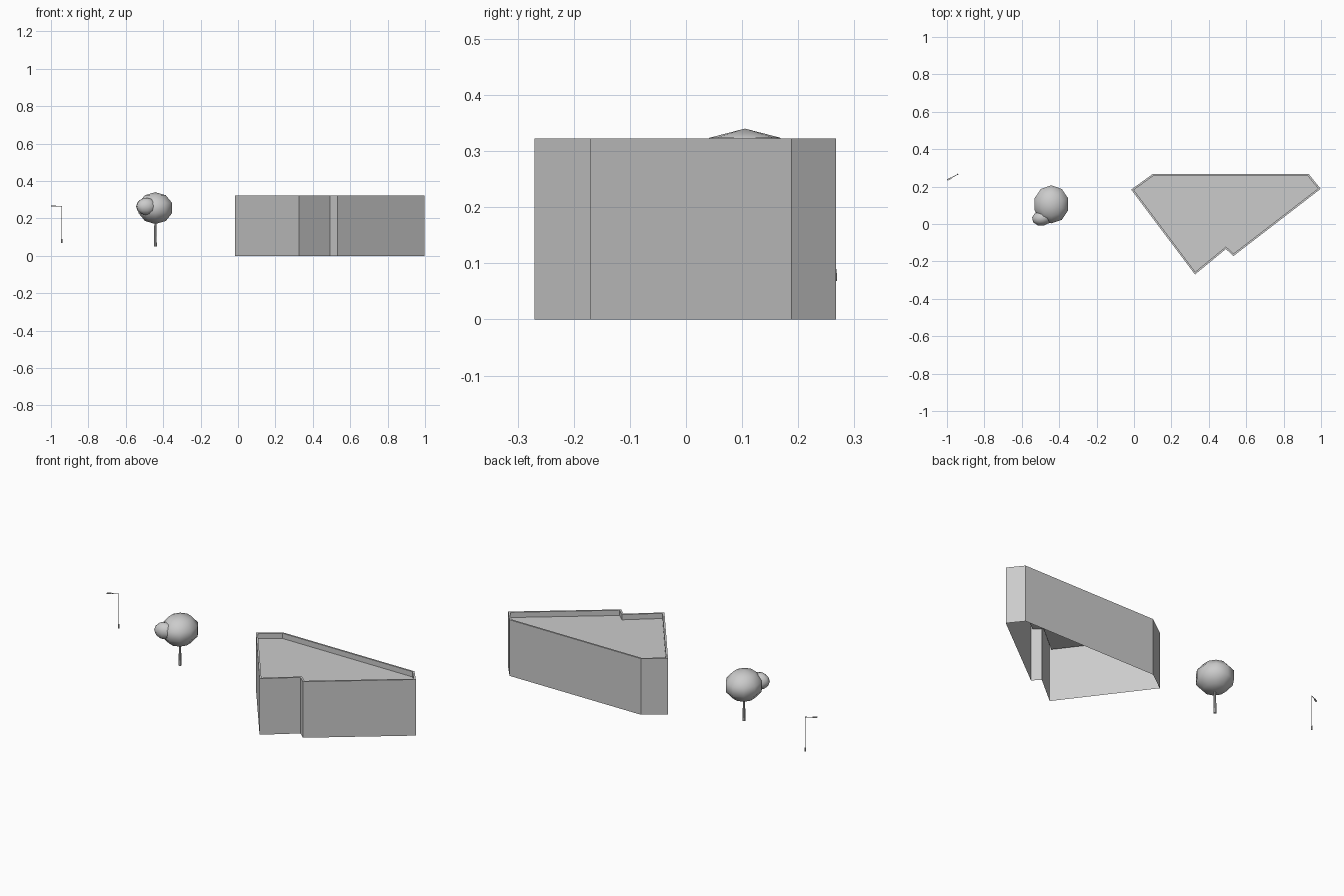
import bpy, bmesh, math
from mathutils import Vector

if "Cube" in bpy.data.objects:
    bpy.data.objects.remove(bpy.data.objects["Cube"])


def finish(name, bm, smooth=False):
    me = bpy.data.meshes.new(name)
    bm.to_mesh(me)
    bm.free()
    ob = bpy.data.objects.new(name, me)
    bpy.context.collection.objects.link(ob)
    for p in me.polygons:
        p.use_smooth = smooth
    return ob


def tube(name, a, b, r1, r2, sides=8):
    """Tapered rod from a to b."""
    a, b = Vector(a), Vector(b)
    bm = bmesh.new()
    bmesh.ops.create_cone(bm, cap_ends=True, segments=sides, radius1=r1,
                          radius2=r2, depth=(b - a).length)
    ob = finish(name, bm)
    ob.location = (a + b) / 2
    ob.rotation_mode = 'QUATERNION'
    ob.rotation_quaternion = Vector((0, 0, 1)).rotation_difference(b - a)
    return ob


def blob(name, loc, radii, rings=5, turn=0.0):
    """Low-poly smooth foliage ball."""
    bm = bmesh.new()
    bmesh.ops.create_uvsphere(bm, u_segments=10, v_segments=rings, radius=1)
    ob = finish(name, bm, smooth=True)
    ob.location, ob.scale = loc, radii
    ob.rotation_euler.z = turn
    return ob


def inset(pts, d):
    """Offset a counter-clockwise outline inward by d."""
    out = []
    for i, p in enumerate(pts):
        p = Vector(p)
        e1 = (p - Vector(pts[i - 1])).normalized()
        e2 = (Vector(pts[(i + 1) % len(pts)]) - p).normalized()
        n1, n2 = Vector((-e1.y, e1.x)), Vector((-e2.y, e2.x))
        out.append(p + (n1 + n2) * d / (1 + n1.dot(n2)))
    return out


# Building: open-bottomed walls, parapet rim and recessed roof
outline = [(-0.015, 0.184), (0.326, -0.27), (0.491, -0.134), (0.532, -0.171),
           (0.998, 0.188), (0.934, 0.267), (0.1, 0.267)]
inner = inset(outline, 0.01)
bm = bmesh.new()
loops = [[bm.verts.new((p[0], p[1], z)) for p in pts]
         for pts, z in ((outline, 0), (outline, 0.322), (inner, 0.322), (inner, 0.292))]
for lo, hi in zip(loops, loops[1:]):
    for i in range(len(lo)):
        j = (i + 1) % len(lo)
        bm.faces.new((lo[i], lo[j], hi[j], hi[i]))
bm.faces.new(loops[-1])
finish("building_shell", bm)

# Tree
tube("tree_trunk", (-0.442, 0.105, 0.05), (-0.442, 0.105, 0.2), 0.008, 0.005)
blob("tree_crown", (-0.442, 0.105, 0.255), (0.1, 0.107, 0.085))
blob("tree_side_foliage", (-0.49, 0.033, 0.264), (0.056, 0.042, 0.046), 6, 0.2)

# Street lamp
px, py = -0.943, 0.265
tube("lamp_base", (px, py, 0.068), (px, py, 0.09), 0.004, 0.0035)
tube("lamp_pole", (px, py, 0.085), (px, py, 0.266), 0.002, 0.0016)
tube("lamp_arm", (px, py, 0.265), (-0.982, 0.244, 0.266), 0.0016, 0.0016)
bm = bmesh.new()
bmesh.ops.create_cube(bm, size=1)
head = finish("lamp_head", bm)
head.scale = (0.025, 0.008, 0.004)
head.location = (-0.987, 0.241, 0.266)
head.rotation_euler.z = math.atan2(0.021, 0.039)
